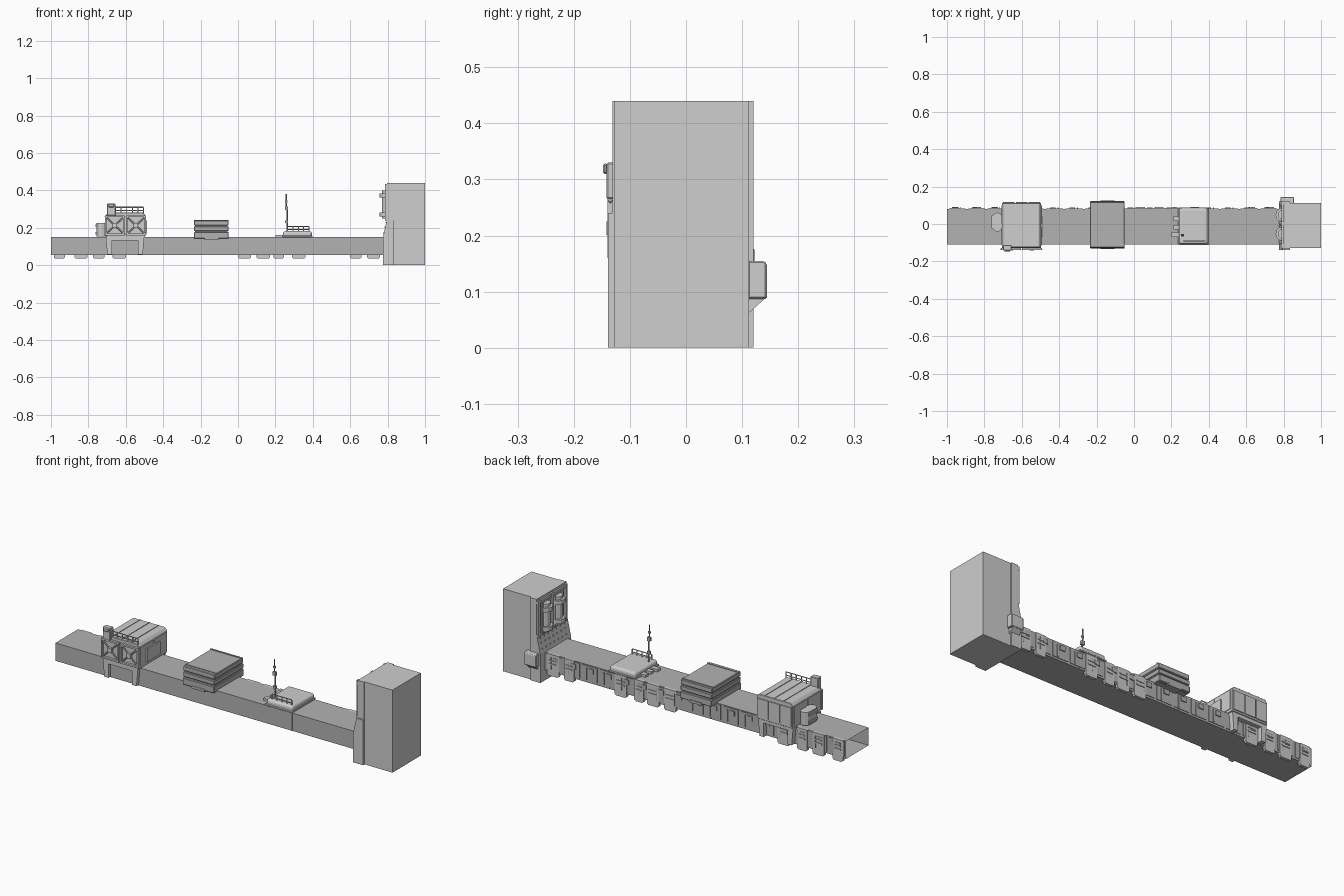
import bpy, bmesh, math
from mathutils import Vector, Matrix


def material(name, v):
    m = bpy.data.materials.new(name)
    m.diffuse_color = (v, v, v, 1)
    return m


LIGHT = material("light grey", 0.62)
DARK = material("mid grey", 0.45)


class Part:
    """Collects simple solids into one named object."""

    def __init__(self, name, mat=LIGHT):
        self.name, self.mat, self.bm = name, mat, bmesh.new()

    def box(self, x0, x1, y0, y1, z0, z1):
        m = Matrix.Translation(((x0 + x1) / 2, (y0 + y1) / 2, (z0 + z1) / 2))
        bmesh.ops.create_cube(self.bm, size=1, matrix=m @ Matrix.Diagonal((x1 - x0, y1 - y0, z1 - z0, 1)))
        return self

    def prism(self, profile, axis, a, b):
        """Extrude a 2D profile along x (profile y,z) or y (profile x,z)."""
        put = (lambda p, t: (t, p[0], p[1])) if axis == "x" else (lambda p, t: (p[0], t, p[1]))
        lo = [self.bm.verts.new(put(p, a)) for p in profile]
        hi = [self.bm.verts.new(put(p, b)) for p in profile]
        n = len(profile)
        self.bm.faces.new(lo)
        self.bm.faces.new(hi[::-1])
        for i in range(n):
            j = (i + 1) % n
            self.bm.faces.new((lo[j], lo[i], hi[i], hi[j]))
        return self

    def rod(self, p, q, r, sides=8):
        p, q = Vector(p), Vector(q)
        rot = (q - p).to_track_quat('Z', 'Y').to_matrix().to_4x4()
        bmesh.ops.create_cone(self.bm, cap_ends=True, segments=sides, radius1=r, radius2=r,
                              depth=(q - p).length, matrix=Matrix.Translation((p + q) / 2) @ rot)
        return self

    def done(self, bevel=0, segments=1, open_left=False):
        bmesh.ops.recalc_face_normals(self.bm, faces=self.bm.faces)
        if open_left:
            ends = [f for f in self.bm.faces if f.normal.x < -0.9]
            bmesh.ops.delete(self.bm, geom=ends, context='FACES')
        me = bpy.data.meshes.new(self.name)
        self.bm.to_mesh(me)
        self.bm.free()
        me.materials.append(self.mat)
        ob = bpy.data.objects.new(self.name, me)
        bpy.context.collection.objects.link(ob)
        if bevel:
            mod = ob.modifiers.new("bevel", 'BEVEL')
            mod.width, mod.segments = bevel, segments
        return ob


# Long hollow beam, open at its left end
Part("beam", DARK).box(-1, 0.78, -0.11, 0.08, 0.055, 0.15).done(open_left=True)

# Hanging armour panels on the back, with short feet below the beam
feet = [(-0.985, -0.925), (-0.875, -0.805), (-0.775, -0.715), (-0.67, -0.6), (0, 0.07),
        (0.1, 0.17), (0.19, 0.245), (0.29, 0.36), (0.6, 0.66), (0.69, 0.76)]
panels = Part("hanging_panels")
for a, b in feet:
    panels.prism([(a, 0.15), (b, 0.15), (b, 0.042), (b - 0.008, 0.035), (a + 0.008, 0.035), (a, 0.042)],
                 "y", 0.07, 0.086)
    panels.box(a + 0.012, b - 0.012, 0.085, 0.09, 0.095, 0.102)
    panels.box(a + 0.012, b - 0.012, 0.085, 0.09, 0.115, 0.12)
panels.done()
short = Part("short_panels", DARK)
for i in range(17):
    a = -0.99 + i * 0.104
    short.box(a, a + 0.09, 0.079, 0.083, 0.065, 0.145)
    short.box(a + 0.02, a + 0.05, 0.082, 0.088, 0.11, 0.135)
    short.box(a + 0.06, a + 0.066, 0.082, 0.087, 0.07, 0.135)
short.done()
Part("beam_seams", DARK).box(-0.205, -0.2, -0.112, 0.082, 0.055, 0.151) \
    .box(0.393, 0.397, -0.112, 0.082, 0.055, 0.151).done()

# Tower block and the flared armoured slab on its inner face
Part("tower").box(0.8, 1, -0.127, 0.112, 0, 0.44).done()
slab = Part("tower_slab")
slab.prism([(0.775, 0), (0.835, 0), (0.835, 0.24), (0.795, 0.24), (0.775, 0.15)], "y", -0.139, 0.12)
slab.box(0.797, 0.835, -0.131, 0.12, 0.24, 0.44)
slab.done()
ribs = Part("tower_ribs")
for y in (-0.125, -0.006, 0.103):
    ribs.box(0.786, 0.8, y, y + 0.015, 0.24, 0.435)
for z in (0.238, 0.415):
    ribs.box(0.789, 0.8, -0.13, 0.12, z, z + 0.012)
for i in range(7):
    for z in (0.17, 0.2, 0.225):
        x = 0.775 + 0.02 * (z - 0.15) / 0.09
        y = -0.11 + i * 0.034
        ribs.box(x - 0.003, x + 0.004, y, y + 0.007, z, z + 0.006)
ribs.done()

# Vertical pods with collars
pods = Part("tower_pods")
for y in (-0.053, 0.05):
    pods.rod((0.795, y, 0.25), (0.795, y, 0.4), 0.026, 12)
    for z in (0.26, 0.362):
        pods.rod((0.795, y, z), (0.795, y, z + 0.022), 0.038, 12)
    for dy in (-0.034, 0.034):
        pods.rod((0.79, y + dy, 0.245), (0.79, y + dy, 0.41), 0.006, 6)
pods.done()

# Equipment box with a wedge bracket on the tower's back
side = [(0.11, 0.155), (0.139, 0.155), (0.144, 0.15), (0.144, 0.087), (0.11, 0.087)]
Part("tower_side_box").prism(side, "x", 0.783, 0.855).done(0.003)
Part("tower_side_wedge").prism([(0.11, 0.087), (0.14, 0.087), (0.11, 0.06)], "x", 0.79, 0.845).done()

# Large cabin with chamfered roof
cabin = Part("cabin")
cabin.prism([(-0.706, 0.15), (-0.496, 0.15), (-0.496, 0.268), (-0.508, 0.282), (-0.694, 0.282),
             (-0.706, 0.268)], "y", -0.128, 0.112)
cabin.done(0.002)
trim = Part("cabin_panels")
for x in (-0.655, -0.6, -0.545):
    trim.box(x, x + 0.003, -0.125, 0.11, 0.281, 0.285)
for i in range(3):
    x = -0.7 + i * 0.068
    trim.box(x, x + 0.062, 0.11, 0.117, 0.16, 0.26)
for x in (-0.709, -0.498):
    for y in (-0.115, 0.0):
        trim.box(x, x + 0.005, y, y + 0.1, 0.165, 0.262)
trim.box(-0.496, -0.486, -0.07, 0.04, 0.17, 0.24)
trim.done()

# Cross-braced frames on the cabin front
truss = Part("cabin_front_truss")
for a, b in ((-0.711, -0.606), (-0.598, -0.493)):
    for x in (a, b - 0.008):
        truss.box(x, x + 0.008, -0.14, -0.127, 0.16, 0.266)
    for z in (0.16, 0.257):
        truss.box(a, b, -0.14, -0.127, z, z + 0.009)
    truss.rod((a, -0.135, 0.163), (b, -0.135, 0.263), 0.004, 6)
    truss.rod((a, -0.135, 0.263), (b, -0.135, 0.163), 0.004, 6)
    c = (a + b) / 2
    truss.box(c - 0.012, c + 0.012, -0.142, -0.13, 0.201, 0.225)
truss.done()

# Roof block and roof railing
Part("roof_block").box(-0.7, -0.655, -0.142, -0.112, 0.265, 0.33) \
    .box(-0.692, -0.663, -0.148, -0.14, 0.31, 0.328).done(0.003)


def railing(name, x0, x1, y, z0, z1, n):
    r = Part(name)
    for z in (z1, (z0 + z1) / 2):
        r.rod((x0, y, z), (x1, y, z), 0.0028, 6)
    for i in range(n):
        x = x0 + (x1 - x0) * i / (n - 1)
        r.rod((x, y, z0), (x, y, z1), 0.0028, 6)
    r.done()


railing("roof_railing", -0.655, -0.505, -0.122, 0.275, 0.31, 6)

# Rounded tank on the cabin's left side
tank = Part("cabin_tank")
for y in (-0.015, 0.035):
    tank.rod((-0.73, y, 0.155), (-0.73, y, 0.225), 0.026, 12)
tank.box(-0.756, -0.705, -0.015, 0.035, 0.155, 0.225)
for z in (0.165, 0.205):
    tank.box(-0.761, -0.705, -0.025, 0.045, z, z + 0.012)
tank.done()

# Trapezoid brackets holding the cabin, front and back
bracket = Part("cabin_brackets")
for y0, y1 in ((-0.128, -0.108), (0.078, 0.108)):
    for s in (-1, 1):
        bracket.prism([(-0.604 + s * d, z) for d, z in
                       ((0.103, 0.152), (0.095, 0.058), (0.07, 0.058), (0.07, 0.152))], "y", y0, y1)
    bracket.box(-0.68, -0.528, y0, y1, 0.132, 0.153)
bracket.done()

# Layered cargo block
for name, z0, z1, o in (("cargo_lower", 0.142, 0.178, 0.005), ("cargo_middle", 0.183, 0.208, 0.002),
                        ("cargo_upper", 0.213, 0.24, 0)):
    Part(name, DARK).box(-0.235, -0.05, -0.126 - o, 0.117 + o, z0, z1).done(0.003)
core = Part("cargo_core", DARK).box(-0.23, -0.055, -0.118, 0.11, 0.14, 0.236)
core.box(-0.18, -0.105, -0.133, 0.125, 0.136, 0.15)
for y in (-0.11, 0.1):
    core.box(-0.235, -0.05, y, y + 0.006, 0.239, 0.243)
core.done()

# Rounded hatch with a railing, side fittings and an antenna mast
hatch = Part("hatch").box(0.24, 0.395, -0.108, 0.085, 0.145, 0.182).done(0.013, 3)
Part("hatch_rim").box(0.235, 0.398, -0.112, 0.088, 0.148, 0.158).done(0.003)
railing("hatch_railing", 0.265, 0.38, -0.09, 0.175, 0.208, 5)
fit = Part("hatch_fittings")
for y in (-0.07, -0.03, 0.015):
    fit.box(0.2 if y < -0.05 else 0.21, 0.24, y, y + 0.025, 0.148, 0.163)
fit.done()
mast = Part("antenna_mast", DARK)
mast.rod((0.262, -0.06, 0.15), (0.262, -0.06, 0.31), 0.004).rod((0.258, -0.06, 0.3), (0.258, -0.06, 0.38), 0.0028)
mast.box(0.252, 0.268, -0.066, -0.054, 0.225, 0.24).box(0.25, 0.268, -0.066, -0.054, 0.295, 0.315)
mast.box(0.252, 0.264, -0.064, -0.056, 0.335, 0.345)
mast.done()
